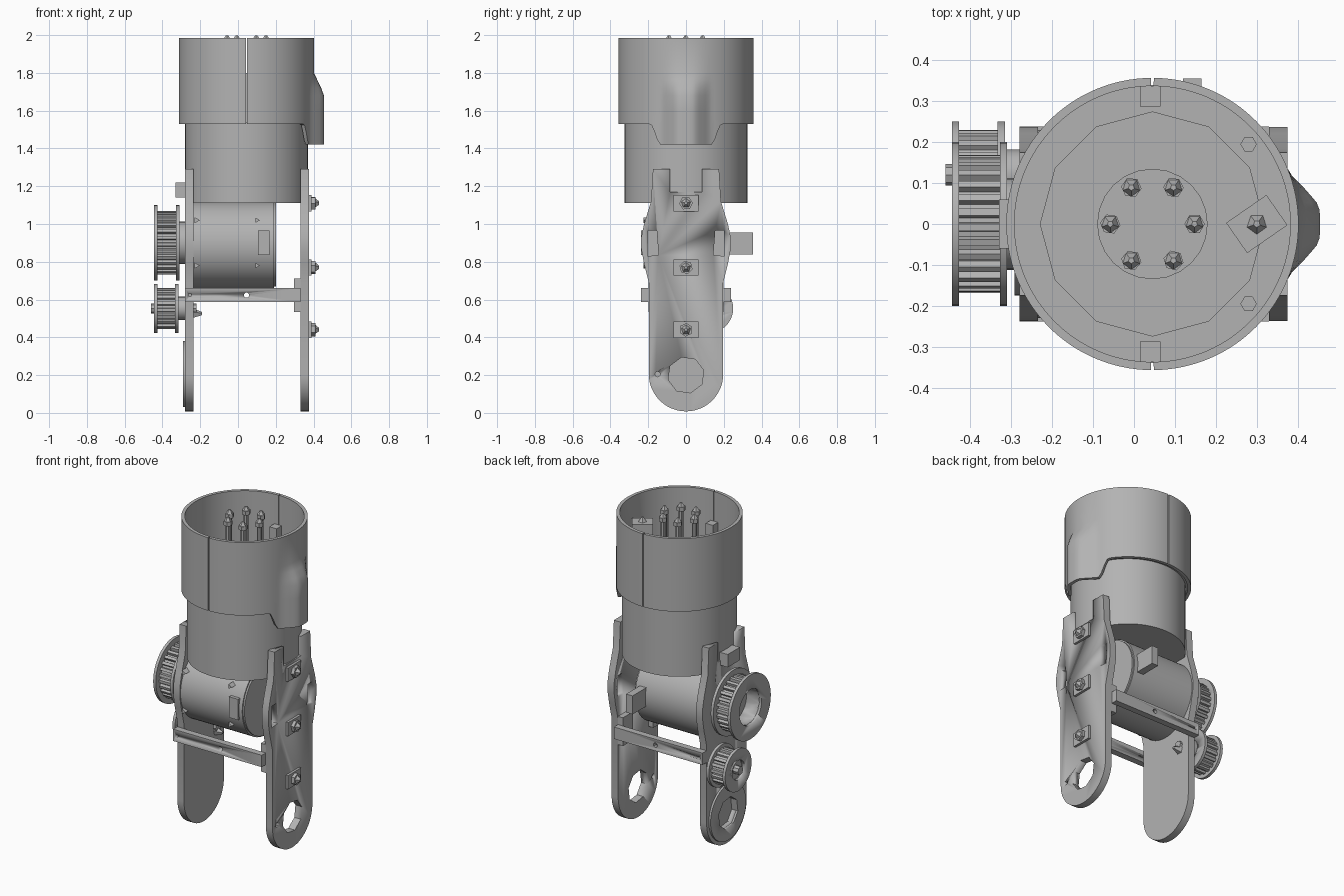
import bpy, bmesh, math
from math import sin, cos, pi, radians
from mathutils import Vector

cube = bpy.data.objects.get("Cube")
if cube:
    bpy.data.objects.remove(cube, do_unlink=True)

grey = bpy.data.materials.new("machined grey")
grey.use_nodes = True
grey.diffuse_color = (0.45, 0.45, 0.45, 1)
grey.node_tree.nodes["Principled BSDF"].inputs["Base Color"].default_value = grey.diffuse_color

CX = 0.045      # axis of the round housing
MZ = 0.89       # axis of the motor drum


def finish(name, bm, angle=30):
    bmesh.ops.recalc_face_normals(bm, faces=bm.faces)
    me = bpy.data.meshes.new(name)
    bm.to_mesh(me)
    bm.free()
    me.materials.append(grey)
    ob = bpy.data.objects.new(name, me)
    bpy.context.collection.objects.link(ob)
    select(ob)
    bpy.ops.object.shade_smooth_by_angle(angle=radians(angle))
    return ob


def select(ob):
    bpy.ops.object.select_all(action='DESELECT')
    ob.select_set(True)
    bpy.context.view_layer.objects.active = ob


def prism(name, pts, axis, a, b):
    """Extrude a flat outline along an axis from a to b."""
    place = {'x': lambda p, t: (t, p[0], p[1]),
             'y': lambda p, t: (p[0], t, p[1]),
             'z': lambda p, t: (p[0], p[1], t)}[axis]
    bm = bmesh.new()
    face = bm.faces.new([bm.verts.new(place(p, a)) for p in pts])
    top = bmesh.ops.extrude_face_region(bm, geom=[face])
    verts = [v for v in top['geom'] if isinstance(v, bmesh.types.BMVert)]
    move = Vector(place((0, 0), b - a))
    bmesh.ops.translate(bm, verts=verts, vec=move)
    return finish(name, bm)


def ring(u, v, r, n=48, turn=0.0):
    return [(u + r * cos(turn + 2 * pi * i / n), v + r * sin(turn + 2 * pi * i / n)) for i in range(n)]


def rect(u, v, w, h):
    return [(u - w / 2, v - h / 2), (u + w / 2, v - h / 2), (u + w / 2, v + h / 2), (u - w / 2, v + h / 2)]


def cut(ob, cutters):
    for c in cutters:
        mod = ob.modifiers.new("cut", 'BOOLEAN')
        mod.operation = 'DIFFERENCE'
        mod.solver = 'EXACT'
        mod.object = c
        select(ob)
        bpy.ops.object.modifier_apply(modifier=mod.name)
        bpy.data.objects.remove(c, do_unlink=True)
    return ob


def stud(name, base, direction, r, length):
    """Faceted screw end with a pointed tip."""
    bm = bmesh.new()
    d = Vector(direction)
    rot = d.to_track_quat('Z', 'Y').to_matrix().to_4x4()
    bmesh.ops.create_cone(bm, segments=5, radius1=r, radius2=r * 0.35, depth=length, cap_ends=True)
    bmesh.ops.transform(bm, matrix=rot, verts=bm.verts)
    bmesh.ops.translate(bm, verts=bm.verts, vec=Vector(base) + d * length / 2)
    return finish(name, bm, 5)


# Upper shell: two half sleeves with a skirt and a cable bump on the left side
def shell_half(name, start, bump):
    bm = bmesh.new()
    n, gap, r = 64, 0.01, 0.357
    columns = []
    for i in range(n + 1):
        t = start + gap + (pi - 2 * gap) * i / n
        y = abs(r * sin(t))
        drop = min(1, max(0, (0.19 - y) / 0.055)) if bump else 0
        low = 1.53 - 0.11 * drop * drop * (3 - 2 * drop)
        side = min(1, max(0, (0.125 - y) / 0.08)) if bump else 0
        column = []
        for z in (low, 1.6, 1.68, 1.72, 1.76, 1.8, 1.985):
            k = min(1, max(0, (1.8 - z) / 0.11))
            push = 0.053 * side * k
            column.append(bm.verts.new((CX + r * cos(t) + push, r * sin(t), z)))
        columns.append(column)
    for c, d in zip(columns, columns[1:]):
        for j in range(len(c) - 1):
            bm.faces.new((c[j], d[j], d[j + 1], c[j + 1]))
    ob = finish(name, bm)
    mod = ob.modifiers.new("wall", 'SOLIDIFY')
    mod.thickness = 0.02
    mod.offset = -1
    select(ob)
    bpy.ops.object.modifier_apply(modifier=mod.name)
    bpy.ops.object.shade_smooth_by_angle(angle=radians(30))


shell_half("left_shell", -pi / 2, True)
shell_half("right_shell", pi / 2, False)

# Lower housing, inner floor and hub
prism("lower_housing", ring(CX, 0, 0.325, 96), 'z', 1.11, 1.54)
prism("shell_floor", ring(CX, 0, 0.34, 96), 'z', 1.535, 1.55)
prism("raised_floor", ring(CX, 0, 0.275, 12), 'z', 1.55, 1.56)
prism("hub", ring(CX, 0, 0.135, 24), 'z', 1.56, 1.6)

# Rods standing inside the shell
for i, (x, y) in enumerate(ring(CX, 0, 0.103, 6)):
    prism(f"hub_rod_{i}", ring(x, y, 0.014, 8), 'z', 1.6, 1.96)
    prism(f"hub_rod_head_{i}", ring(x, y, 0.025, 6, i), 'z', 1.95, 1.975)
    stud(f"hub_rod_tip_{i}", (x, y, 1.975), (0, 0, 1), 0.022, 0.022)
for y in (-0.195, 0.195):
    prism("side_rod", ring(0.28, y, 0.02, 6), 'z', 1.55, 1.85)
    prism("shell_clip", rect(0.04, y * 1.6, 0.05, 0.05), 'z', 1.55, 1.8)
slanted = [(0.3 + a * 0.82 - b * 0.57, a * 0.57 + b * 0.82) for a, b in rect(0, 0, 0.12, 0.09)]
prism("connector_post", slanted, 'z', 1.55, 1.86)
stud("connector_tip", (0.3, 0, 1.86), (0, 0, 1), 0.025, 0.025)

# Side plates: round foot, wide waist, narrow notched top
foot = [(0.197 * cos(t), 0.205 + 0.197 * sin(t)) for t in [pi + pi * i / 24 for i in range(25)]]
flank = [(0.197, 0.69), (0.222, 0.79), (0.237, 0.87), (0.237, 0.93), (0.222, 1.0), (0.185, 1.12), (0.175, 1.29)]
outline = foot + flank + [(-y, z) for y, z in reversed(flank)]
for side, a, b in (("left", 0.33, 0.375), ("right", -0.28, -0.235)):
    plate = prism(side + "_plate", outline, 'x', a, b)
    cut(plate, [prism("notch_cutter", rect(0, 1.24, 0.17, 0.14), 'x', a - 0.1, b + 0.1)])
    if side == "left":
        cut(plate, [prism("hole_cutter", ring(0, 0.2, 0.097, 8, 0.25), 'x', 0.2, 0.5)])
        for s in (-1, 1):
            slot = [(s * 0.145, 0.835), (s * 0.205, 0.83), (s * 0.2, 0.965), (s * 0.155, 0.965)]
            cut(plate, [prism("slot_cutter", slot, 'x', 0.2, 0.5)])
        cut(plate, [prism("pin_cutter", ring(-0.15, 0.205, 0.014, 8), 'x', 0.2, 0.5)])
    else:
        cut(plate, [prism("pocket_cutter", ring(0, 0.2, 0.097, 8, 0.25), 'x', -0.4, -0.25)])
cut(prism("foot_disc", ring(0, 0.205, 0.175), 'x', -0.292, -0.279),
    [prism("disc_cutter", ring(0, 0.2, 0.097, 8, 0.25), 'x', -0.4, -0.2)])

# Nut blocks on the left plate, one on the right plate
for z in (1.11, 0.77, 0.44):
    prism("nut_block", rect(0, z, 0.13, 0.085), 'x', 0.37, 0.39)
    prism("nut", ring(0, z, 0.036, 6, z), 'x', 0.385, 0.41)
    stud("nut_tip", (0.41, 0, z), (1, 0, 0), 0.026, 0.02)
prism("upper_block", rect(0, 1.18, 0.12, 0.08), 'x', -0.33, -0.27)

# Motor drum with end cap, cable plug and front socket
prism("motor_drum", ring(0, MZ, 0.23, 64), 'x', -0.237, 0.19)
prism("drum_cap", ring(0, MZ, 0.222, 64), 'x', 0.18, 0.2)
prism("cable_plug", rect(0.142, 0.897, 0.045, 0.115), 'y', 0.15, 0.355)
prism("front_socket", rect(0.136, 0.9, 0.062, 0.13), 'y', -0.238, -0.2)
for z in (0.78, 1.02):
    prism("drum_screw", ring(0.1, z, 0.016, 3), 'y', -0.225, -0.15)
    prism("drum_screw", ring(-0.22, z, 0.018, 3), 'y', -0.225, -0.15)

# Cross bars with end brackets
for s in (-1, 1):
    a, b = sorted((s * 0.198, s * 0.238))
    bar = prism("cross_bar", rect(0.025, 0.623, 0.61, 0.074), 'y', a, b)
    cut(bar, [prism("bar_cutter", ring(x, 0.623, r, 10), 'y', -0.4, 0.4) for x, r in ((CX, 0.014), (-0.255, 0.008))])
    a, b = sorted((s * 0.1, s * 0.198))
    prism("bar_bracket", rect(0.314, 0.623, 0.036, 0.176), 'y', a, b)


# Toothed belt pulleys on the right plate
def pulley(name, y, z, r, bore, teeth, x0, x1):
    pts = []
    for i in range(teeth):
        for k, rad in ((0, 0.84), (0.45, 0.84), (0.55, 0.75), (0.9, 0.75)):
            t = 2 * pi * (i + k) / teeth
            pts.append((y + r * rad * cos(t), z + r * rad * sin(t)))
    parts = [prism(name + "_teeth", pts, 'x', x0 + 0.015, x1 - 0.015),
             prism(name + "_outer_flange", ring(y, z, r, 40), 'x', x0, x0 + 0.018),
             prism(name + "_inner_flange", ring(y, z, r, 40), 'x', x1 - 0.018, x1)]
    for part in parts:
        cut(part, [prism("bore_cutter", ring(y, z, bore, 32), 'x', x0 - 0.1, x1 + 0.1)])


pulley("large_pulley", 0, 0.9, 0.2, 0.11, 28, -0.445, -0.31)
prism("large_pulley_hub", ring(0, 0.9, 0.112, 32), 'x', -0.34, -0.27)
pulley("small_pulley", 0.12, 0.553, 0.13, 0.06, 18, -0.445, -0.315)
prism("small_pulley_hub", ring(0.12, 0.553, 0.062, 24), 'x', -0.425, -0.27)
prism("small_pulley_shaft", ring(0.12, 0.553, 0.026, 8), 'x', -0.46, -0.22)
stud("shaft_end", (-0.235, 0.12, 0.525), (1, 0, 0), 0.026, 0.045)
